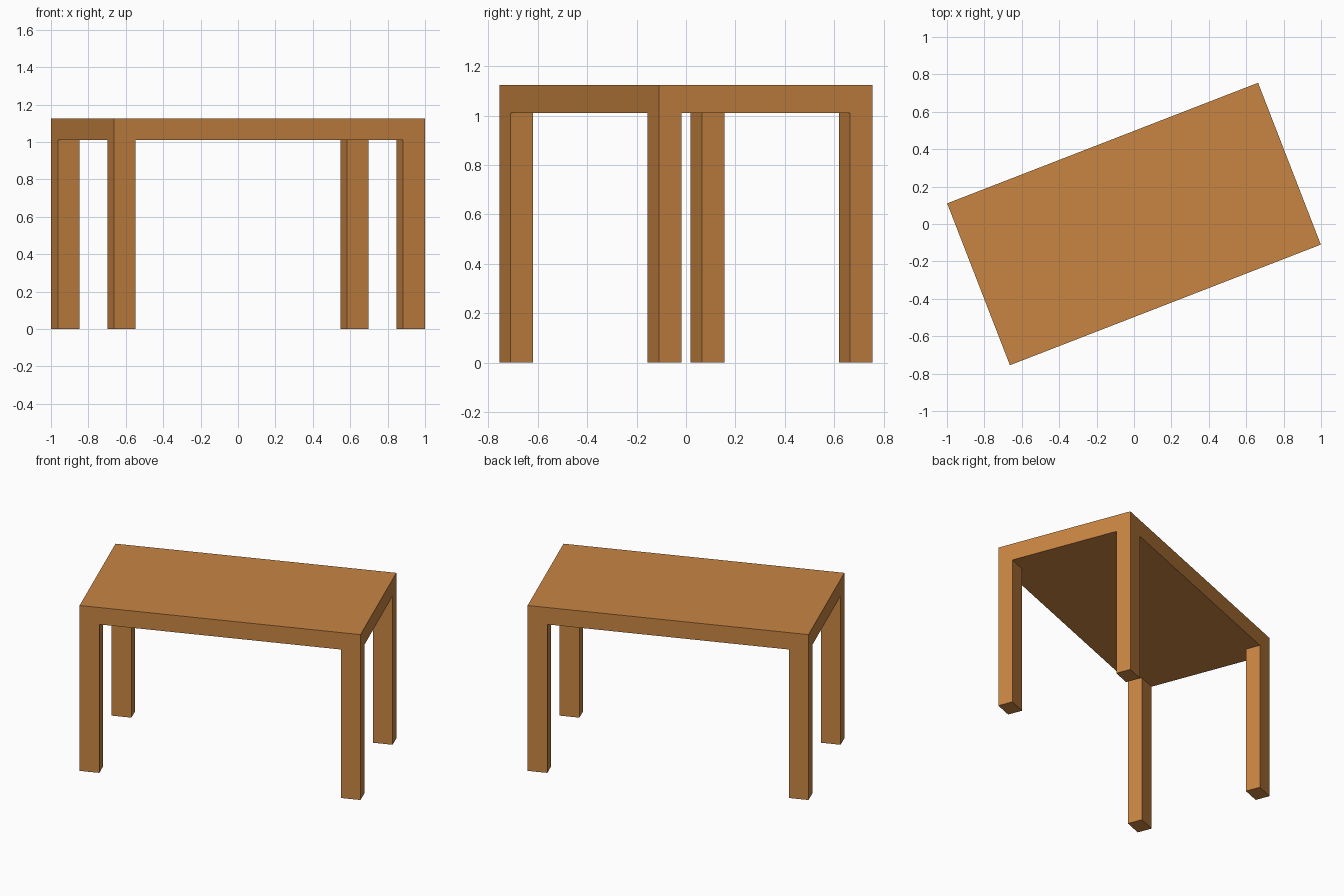
import bpy
from mathutils import Matrix, Vector
from math import radians

if "Cube" in bpy.data.objects:
    bpy.data.objects.remove(bpy.data.objects["Cube"])

LENGTH, WIDTH, HEIGHT = 1.783, 0.928, 1.125
TOP_THICK = 0.115
LEG_X, LEG_Y = 0.125, 0.098
TURN = Matrix.Rotation(radians(21.2), 4, 'Z')   # whole table is turned in plan

wood = bpy.data.materials.new("warm wood")
wood.diffuse_color = (0.578, 0.235, 0.055, 1)
wood.use_nodes = True
wood.node_tree.nodes["Principled BSDF"].inputs["Base Color"].default_value = wood.diffuse_color


def box(name, center, size):
    bpy.ops.mesh.primitive_cube_add(size=1)
    ob = bpy.context.object
    ob.name = name
    ob.data.transform(Matrix.Diagonal((*size, 1)))
    ob.matrix_world = TURN @ Matrix.Translation(Vector(center))
    ob.data.materials.append(wood)
    return ob


# Table top slab
box("table_top", (0, 0, HEIGHT - TOP_THICK / 2), (LENGTH, WIDTH, TOP_THICK))

# Four legs, flush with the corners of the top
leg_h = HEIGHT - TOP_THICK
for sy, depth in ((-1, "front"), (1, "back")):
    for sx, side in ((-1, "left"), (1, "right")):
        box(f"{depth}_{side}_leg",
            (sx * (LENGTH - LEG_X) / 2, sy * (WIDTH - LEG_Y) / 2, leg_h / 2),
            (LEG_X, LEG_Y, leg_h))
